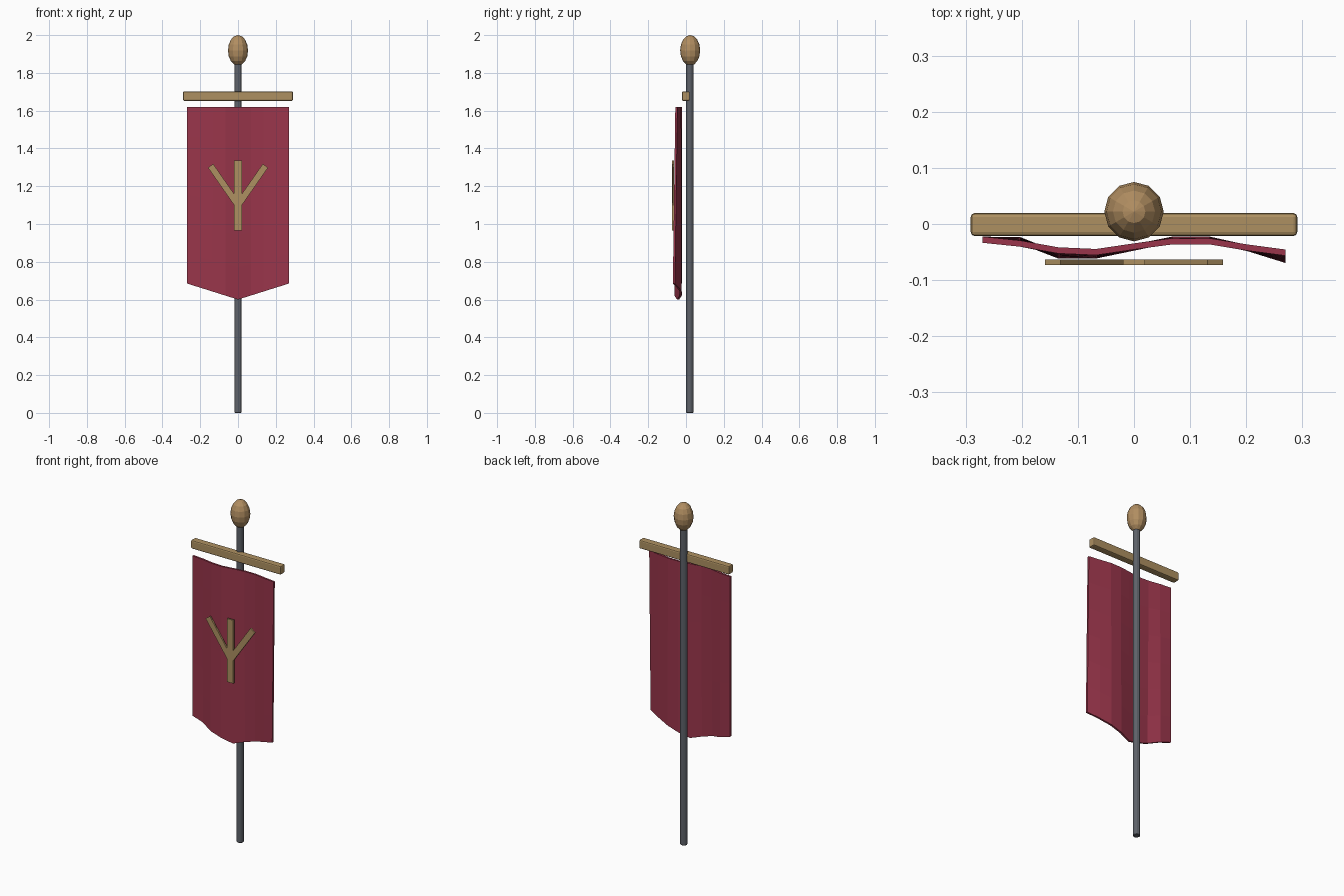
import bpy, bmesh, math
from mathutils import Matrix, Vector

if "Cube" in bpy.data.objects:
    bpy.data.objects.remove(bpy.data.objects["Cube"])


def material(name, rgb):
    m = bpy.data.materials.new(name)
    m.diffuse_color = (*rgb, 1)
    m.use_nodes = True
    m.node_tree.nodes["Principled BSDF"].inputs["Base Color"].default_value = m.diffuse_color
    return m


CLOTH = material("crimson cloth", (0.32, 0.036, 0.07))
STEEL = material("grey steel", (0.11, 0.12, 0.14))
GOLD = material("pale gold", (0.42, 0.28, 0.12))
KNOB = material("tan gold", (0.44, 0.27, 0.12))
POLE_Y = 0.022


def finish(bm, name, mat):
    bmesh.ops.recalc_face_normals(bm, faces=bm.faces)
    me = bpy.data.meshes.new(name)
    bm.to_mesh(me)
    bm.free()
    me.materials.append(mat)
    ob = bpy.data.objects.new(name, me)
    bpy.context.collection.objects.link(ob)
    return ob


def box(name, centre, size, mat, angle=0.0, bevel=0.0):
    bm = bmesh.new()
    bmesh.ops.create_cube(bm, size=1)
    mtx = (Matrix.Translation(centre) @ Matrix.Rotation(angle, 4, 'Y')
           @ Matrix.Diagonal((*size, 1)))
    bmesh.ops.transform(bm, matrix=mtx, verts=bm.verts)
    if bevel:
        bmesh.ops.bevel(bm, geom=bm.edges[:], offset=bevel, segments=2,
                        profile=0.5, affect='EDGES')
    return finish(bm, name, mat)


# Pole with slightly eased ends
bm = bmesh.new()
bmesh.ops.create_cone(bm, cap_ends=True, segments=12, radius1=0.0195,
                      radius2=0.0195, depth=1.87,
                      matrix=Matrix.Translation((0, POLE_Y - 0.002, 0.935)))
rims = [e for e in bm.edges if abs(e.verts[0].co.z - e.verts[1].co.z) < 1e-4]
bmesh.ops.bevel(bm, geom=rims, offset=0.003, segments=1, affect='EDGES')
finish(bm, "pole", STEEL)

# Egg-shaped finial
bm = bmesh.new()
bmesh.ops.create_uvsphere(bm, u_segments=12, v_segments=8, radius=1,
                          matrix=Matrix.Translation((0, POLE_Y, 1.919))
                          @ Matrix.Diagonal((0.053, 0.053, 0.081, 1)))
finish(bm, "finial", KNOB)

# Crossbar
box("crossbar", (0, -0.001, 1.677), (0.582, 0.041, 0.05), GOLD, bevel=0.007)

# Rippled cloth: ripple depth at the top and bottom of each column
TOP = [-.028, -.035, -.047, -.05, -.04, -.031, -.031, -.042, -.051]
LOW = [-.028, -.029, -.056, -.056, -.042, -.028, -.028, -.043, -.064]
ROWS, HALF, THICK = 6, 0.27, 0.011
bm = bmesh.new()
grid = []
for i, (yt, yb) in enumerate(zip(TOP, LOW)):
    x = -HALF + 2 * HALF * i / 8
    z_low = 0.60 + 0.085 * abs(x) / HALF
    col = []
    for j in range(ROWS + 1):
        t = j / ROWS
        y, z = yt + (yb - yt) * t, 1.62 + (z_low - 1.62) * t
        col.append([bm.verts.new((x, y + s * THICK / 2, z)) for s in (-1, 1)])
    grid.append(col)
for i in range(8):
    for j in range(ROWS):
        for s in (0, 1):
            bm.faces.new([grid[i][j][s], grid[i + 1][j][s],
                          grid[i + 1][j + 1][s], grid[i][j + 1][s]])
    for j in (0, ROWS):
        a, b = grid[i][j], grid[i + 1][j]
        bm.faces.new([a[0], b[0], b[1], a[1]])
for i in (0, 8):
    for j in range(ROWS):
        a, b = grid[i][j], grid[i][j + 1]
        bm.faces.new([a[0], b[0], b[1], a[1]])
finish(bm, "banner_cloth", CLOTH)

# Forked emblem: upright and two mirrored arms
EMBLEM_Y, EMBLEM_D = -0.068, 0.0098
box("emblem_upright", (0, EMBLEM_Y, 1.15), (0.04, EMBLEM_D, 0.37), GOLD)
for side, label in ((-1, "left"), (1, "right")):
    start = Vector((0, EMBLEM_Y, 1.10))
    end = Vector((side * 0.145, EMBLEM_Y, 1.308))
    d = end - start
    box("emblem_arm_" + label, (start + end) / 2,
        (0.034, EMBLEM_D - 0.0004, d.length), GOLD, angle=math.atan2(d.x, d.z))
